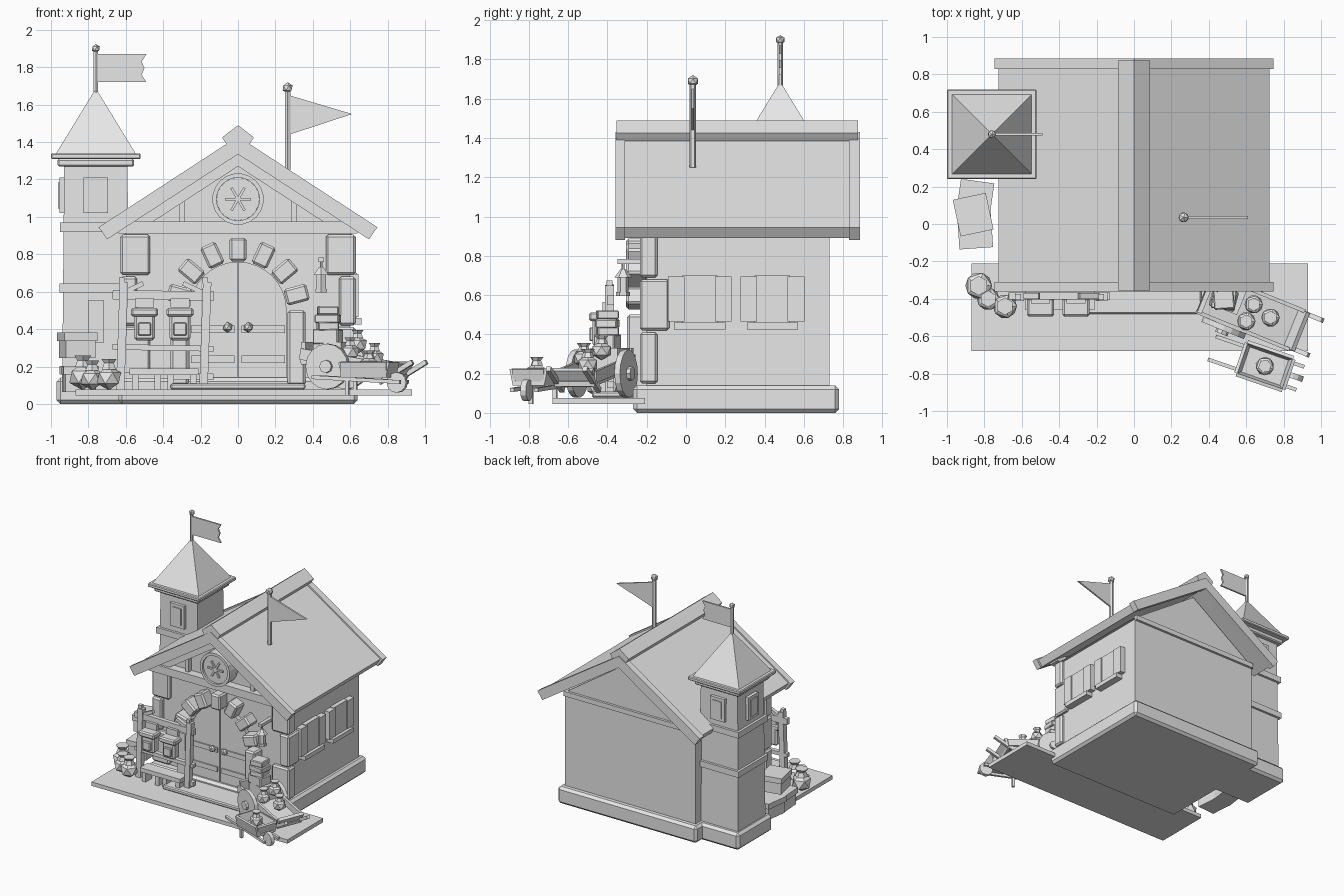
import bpy, bmesh, math
from mathutils import Matrix, Vector

cube = bpy.data.objects.get("Cube")
if cube:
    bpy.data.objects.remove(cube, do_unlink=True)

grey = bpy.data.materials.new("plain grey")
grey.use_nodes = True
grey.diffuse_color = (0.8, 0.8, 0.8, 1)
grey.node_tree.nodes["Principled BSDF"].inputs["Base Color"].default_value = (0.8, 0.8, 0.8, 1)


def finish(name, bm, loc=(0, 0, 0), rot=(0, 0, 0), bevel=0):
    bmesh.ops.recalc_face_normals(bm, faces=bm.faces)
    mesh = bpy.data.meshes.new(name)
    bm.to_mesh(mesh)
    bm.free()
    mesh.materials.append(grey)
    ob = bpy.data.objects.new(name, mesh)
    bpy.context.collection.objects.link(ob)
    ob.location = loc
    ob.rotation_euler = [math.radians(a) for a in rot]
    if bevel:
        mod = ob.modifiers.new("bevel", 'BEVEL')
        mod.width, mod.segments = bevel, 1
    return ob


def block(name, loc, size, rot=(0, 0, 0), bevel=0, taper=1):
    bm = bmesh.new()
    bmesh.ops.create_cube(bm, size=1)
    for v in bm.verts:
        k = taper if v.co.z > 0 else 1
        v.co = (v.co.x * size[0] * k, v.co.y * size[1] * k, v.co.z * size[2])
    return finish(name, bm, loc, rot, bevel)


def span(name, x, y, z, bevel=0, taper=1):
    """Block given by its x, y and z ranges."""
    return block(name, [(a + b) / 2 for a, b in (x, y, z)],
                 [b - a for a, b in (x, y, z)], bevel=bevel, taper=taper)


def prism(name, points, y0, y1):
    """Outline in x and z, extruded along y."""
    bm = bmesh.new()
    face = bm.faces.new([bm.verts.new((x, y0, z)) for x, z in points])
    out = bmesh.ops.extrude_face_region(bm, geom=[face])
    bmesh.ops.translate(bm, vec=(0, y1 - y0, 0),
                        verts=[v for v in out["geom"] if isinstance(v, bmesh.types.BMVert)])
    return finish(name, bm)


def tube(name, loc, r, depth, sides=8, top=None, rot=(0, 0, 0), bevel=0):
    bm = bmesh.new()
    bmesh.ops.create_cone(bm, cap_ends=True, segments=sides, radius1=r,
                          radius2=r if top is None else top, depth=depth)
    return finish(name, bm, loc, rot, bevel)


def ball(name, loc, r, squash=1):
    bm = bmesh.new()
    bmesh.ops.create_icosphere(bm, subdivisions=1, radius=r)
    bmesh.ops.scale(bm, vec=(1, 1, squash), verts=bm.verts)
    return finish(name, bm, loc)


def place(parts, loc, turn):
    m = Matrix.Translation(loc) @ Matrix.Rotation(math.radians(turn), 4, 'Z')
    for ob in parts:
        ob.matrix_basis = m @ ob.matrix_basis


def pot(x, y, z, r):
    return [ball("pot_body", (x, y, z + r * 0.85), r, 0.9),
            tube("pot_neck", (x, y, z + r * 1.75), r * 0.6, r * 0.5, 6, r * 0.4),
            tube("pot_rim", (x, y, z + r * 2.1), r * 0.4, r * 0.35, 6, r * 0.65)]


# House body
span("house_plinth", (-0.64, 0.64), (-0.27, 0.78), (0, 0.14), 0.02)
span("house_walls", (-0.6, 0.6), (-0.2, 0.73), (0.1, 0.92))
prism("gable_wall", [(-0.62, 0.9), (0.62, 0.9), (0, 1.32)], -0.2, 0.73)
span("front_tie_beam", (-0.64, 0.64), (-0.27, -0.18), (0.91, 0.975))
span("back_tie_beam", (-0.6, 0.6), (0.7, 0.75), (0.89, 0.93))

# Roof: two slopes, verge boards and a ridge cap
for s in (-1, 1):
    prism("roof_slope", [(0, 1.415), (s * 0.725, 0.945), (s * 0.69, 0.89), (0, 1.345)], -0.31, 0.84)
    for y0, y1 in ((-0.36, -0.31), (0.83, 0.885)):
        prism("verge_board", [(0, 1.43), (s * 0.745, 0.945), (s * 0.7, 0.88), (0, 1.335)], y0, y1)
    prism("gable_trim", [(0, 1.335), (s * 0.6, 0.945), (s * 0.5, 0.945), (0, 1.27)], -0.25, -0.19)
    span("gable_post", (s * 0.3 - 0.015, s * 0.3 + 0.015), (-0.24, -0.18), (0.97, 1.11))
prism("ridge_cap", [(0, 1.49), (0.085, 1.425), (0.06, 1.385), (0, 1.43),
                    (-0.06, 1.385), (-0.085, 1.425)], -0.355, 0.875)

# Round gable ornament
tube("ornament_disc", (0, -0.24, 1.095), 0.115, 0.1, 20, rot=(90, 0, 0))
for i in range(20):
    a = math.tau * i / 20
    block("ornament_rim", (0.125 * math.cos(a), -0.25, 1.095 + 0.125 * math.sin(a)),
          (0.022, 0.11, 0.043), rot=(0, -math.degrees(a), 0))
for a in (0, 60, 120):
    block("ornament_spoke", (0, -0.293, 1.095), (0.014, 0.02, 0.14), rot=(0, a + 30, 0))

# Corner stones, alternating long and short
for s in (-1, 1):
    for z0, z1, w, d in ((0.15, 0.41, 0.16, 0.09), (0.42, 0.68, 0.09, 0.15), (0.69, 0.905, 0.16, 0.09)):
        span("corner_stone", sorted((s * 0.63, s * (0.63 - w))), (-0.235, -0.235 + d), (z0, z1), 0.012)

# Arched doorway with two leaves
for s in (-1, 1):
    arc = [(s * 0.26 * math.sin(t * math.pi / 16), 0.5 + 0.26 * math.cos(t * math.pi / 16)) for t in range(9)]
    leaf = [(s * 0.004, 0.1), (s * 0.004, 0.76)] + arc[1:] + [(s * 0.26, 0.1)]
    prism("door_leaf", leaf, -0.235, -0.19)
    for z in (0.24, 0.4):
        span("door_strap", sorted((s * 0.02, s * 0.25)), (-0.245, -0.22), (z - 0.02, z + 0.02))
    ball("door_knob", (s * 0.055, -0.26, 0.41), 0.028)
    span("door_jamb", sorted((s * 0.265, s * 0.36)), (-0.3, -0.19), (0.1, 0.5), 0.012)
for i in range(7):
    a = math.radians(15 + 25 * i)
    block("arch_stone", (0.325 * math.cos(a), -0.25, 0.5 + 0.325 * math.sin(a)),
          (0.125, 0.11, 0.09), rot=(0, -math.degrees(a), 0), bevel=0.012)

# Shuttered windows on the right-hand side wall
for y in (0.07, 0.44):
    span("window_pane", (0.59, 0.635), (y - 0.09, y + 0.09), (0.46, 0.7))
    span("window_sill", (0.59, 0.66), (y - 0.13, y + 0.13), (0.425, 0.46))
    for s in (-1, 1):
        block("window_shutter", (0.62, y + s * 0.12, 0.58), (0.05, 0.085, 0.23))

# Tower
tx, ty = -0.76, 0.48
span("tower_plinth", (-0.97, -0.5), (0.25, 0.7), (0, 0.14), 0.02)
block("tower_body", (tx, ty, 0.69), (0.36, 0.36, 1.18), taper=0.94)
for z, w in ((0.62, 0.39), (0.945, 0.385)):
    block("tower_band", (tx, ty, z), (w, w, 0.05))
block("tower_cornice", (tx, ty, 1.29), (0.41, 0.41, 0.04), bevel=0.008)
block("tower_eave", (tx, ty, 1.325), (0.48, 0.48, 0.03), bevel=0.006)
tube("tower_spire", (tx, ty, 1.51), 0.3, 0.34, 4, 0.006, rot=(0, 0, 45))
for dx, dy in ((0, -1), (-1, 0), (0, 1)):
    for name, w, h, out in (("tower_window_frame", 0.13, 0.19, 0.18), ("tower_window_pane", 0.08, 0.14, 0.188)):
        block(name, (tx + dx * out, ty + dy * out, 1.115),
              (w if dy else 0.03, w if dx else 0.03, h))
block("tower_slit_window", (tx, ty - 0.18, 0.44), (0.08, 0.03, 0.23))
block("tower_slit_pane", (tx, ty - 0.193, 0.44), (0.04, 0.015, 0.19))

# Flags
tube("tower_flagpole", (tx, ty, 1.77), 0.014, 0.26, 6)
ball("tower_pole_knob", (tx, ty, 1.9), 0.024)
prism("tower_flag", [(-0.75, 1.72), (-0.49, 1.72), (-0.515, 1.76), (-0.5, 1.795),
                     (-0.515, 1.83), (-0.49, 1.87), (-0.75, 1.87)], ty - 0.007, ty + 0.007)
tube("roof_flagpole", (0.265, 0.035, 1.47), 0.017, 0.44, 6)
ball("roof_pole_knob", (0.265, 0.035, 1.69), 0.03)
prism("roof_pennant", [(0.275, 1.44), (0.61, 1.55), (0.275, 1.65)], 0.028, 0.042)

# Forecourt and doorstep
span("forecourt", (-0.87, 0.93), (-0.68, -0.21), (0.045, 0.077))
span("door_step", (-0.36, 0.36), (-0.48, -0.2), (0.077, 0.11), 0.008)

# Display rack with two hanging packs
for x in (-0.62, -0.175):
    block("rack_post", (x, -0.39, 0.36), (0.045, 0.045, 0.58), rot=(0, 2, 0))
    block("rack_post_tip", (x, -0.39, 0.66), (0.03, 0.03, 0.03))
for z, h in ((0.58, 0.05), (0.3, 0.03), (0.15, 0.035)):
    block("rack_rail", (-0.4, -0.385, z), (0.54, 0.035, h), rot=(0, 1, 0))
for s in (-1, 1):
    block("rack_brace", (-0.4 + s * 0.17, -0.385, 0.615), (0.14, 0.03, 0.025), rot=(0, s * 25, 0))
for x in (-0.5, -0.31):
    block("pack_body", (x, -0.435, 0.42), (0.11, 0.08, 0.16), bevel=0.012)
    block("pack_flap", (x, -0.445, 0.49), (0.145, 0.1, 0.045), bevel=0.01)
    block("pack_pocket", (x, -0.48, 0.4), (0.07, 0.025, 0.07), bevel=0.006)
    block("pack_strap", (x, -0.41, 0.54), (0.1, 0.03, 0.05))
span("bench_seat", (-0.58, -0.21), (-0.46, -0.36), (0.155, 0.19))
for x in (-0.55, -0.43, -0.36, -0.24):
    block("bench_leg", (x, -0.41, 0.12), (0.035, 0.08, 0.09))

# Pots by the rack
for x, y, r in ((-0.83, -0.33, 0.08), (-0.78, -0.4, 0.068), (-0.69, -0.44, 0.072)):
    pot(x, y, 0.077, r)

# Crates beside the tower
for x, y, z, turn in ((-0.85, 0.13, 0.13, -8), (-0.85, -0.03, 0.13, 4), (-0.86, 0.05, 0.31, 12)):
    block("crate", (x, y, z), (0.16, 0.18, 0.13), rot=(0, 0, turn))
    block("crate_lid", (x, y, z + 0.05), (0.18, 0.2, 0.045), rot=(0, 0, turn))

# Wall lantern
block("lantern_bracket", (0.445, -0.27, 0.77), (0.03, 0.16, 0.025))
tube("lantern_cap", (0.445, -0.32, 0.71), 0.045, 0.04, 6, 0.015)
tube("lantern_glass", (0.445, -0.32, 0.65), 0.028, 0.09, 6)
tube("lantern_base", (0.445, -0.32, 0.605), 0.036, 0.02, 6)
tube("lantern_hook", (0.445, -0.32, 0.745), 0.008, 0.05, 6)

# Large cart, built along x and then turned
cart = [block("cart_floor", (0.1, 0, 0.19), (0.54, 0.22, 0.025), rot=(0, 9, 0)),
        block("cart_head", (-0.15, 0, 0.27), (0.025, 0.22, 0.12)),
        block("cart_tail", (0.36, 0, 0.18), (0.025, 0.22, 0.1), rot=(0, 35, 0)),
        tube("cart_axle", (0, 0, 0.2), 0.015, 0.3, 6, rot=(90, 0, 0)),
        block("cart_load", (-0.04, 0.03, 0.27), (0.16, 0.15, 0.12))]
for s in (-1, 1):
    cart += [tube("cart_wheel", (0, s * 0.135, 0.2), 0.122, 0.03, 16, rot=(90, 0, 0)),
             tube("cart_hub", (0, s * 0.155, 0.2), 0.035, 0.03, 8, rot=(90, 0, 0)),
             block("cart_side", (0.1, s * 0.11, 0.225), (0.54, 0.02, 0.06), rot=(0, 9, 0)),
             block("cart_handle", (0.38, s * 0.1, 0.17), (0.22, 0.025, 0.025), rot=(0, -30, 0))]
place(cart, (0.53, -0.43, 0), -22)
for z, w, turn in ((0.36, 0.14, -15), (0.415, 0.11, 5), (0.455, 0.13, -6), (0.5, 0.11, 4)):
    block("parcel", (0.48, -0.4, z), (w, 0.11, 0.045 if z > 0.4 else 0.08), rot=(0, 0, turn), bevel=0.006)
for x, y, z in ((0.64, -0.43, 0.27), (0.6, -0.52, 0.23), (0.73, -0.5, 0.2)):
    pot(x, y, z, 0.055)

# Small barrow in front of the cart
barrow = [block("barrow_floor", (0, 0, 0.15), (0.26, 0.17, 0.02)),
          tube("barrow_wheel", (0.16, 0, 0.115), 0.055, 0.03, 12, rot=(90, 0, 0))]
for s in (-1, 1):
    barrow += [block("barrow_side", (0, s * 0.085, 0.185), (0.26, 0.018, 0.08), rot=(s * -12, 0, 0)),
               block("barrow_end", (s * 0.125, 0, 0.185), (0.018, 0.17, 0.08), rot=(0, s * 15, 0)),
               block("barrow_shaft", (-0.05, s * 0.065, 0.13), (0.5, 0.02, 0.02), rot=(0, 3, 0)),
               block("barrow_leg", (-0.1, s * 0.065, 0.09), (0.02, 0.02, 0.09))]
place(barrow + pot(0, 0, 0.16, 0.055), (0.7, -0.76, 0), -19)
